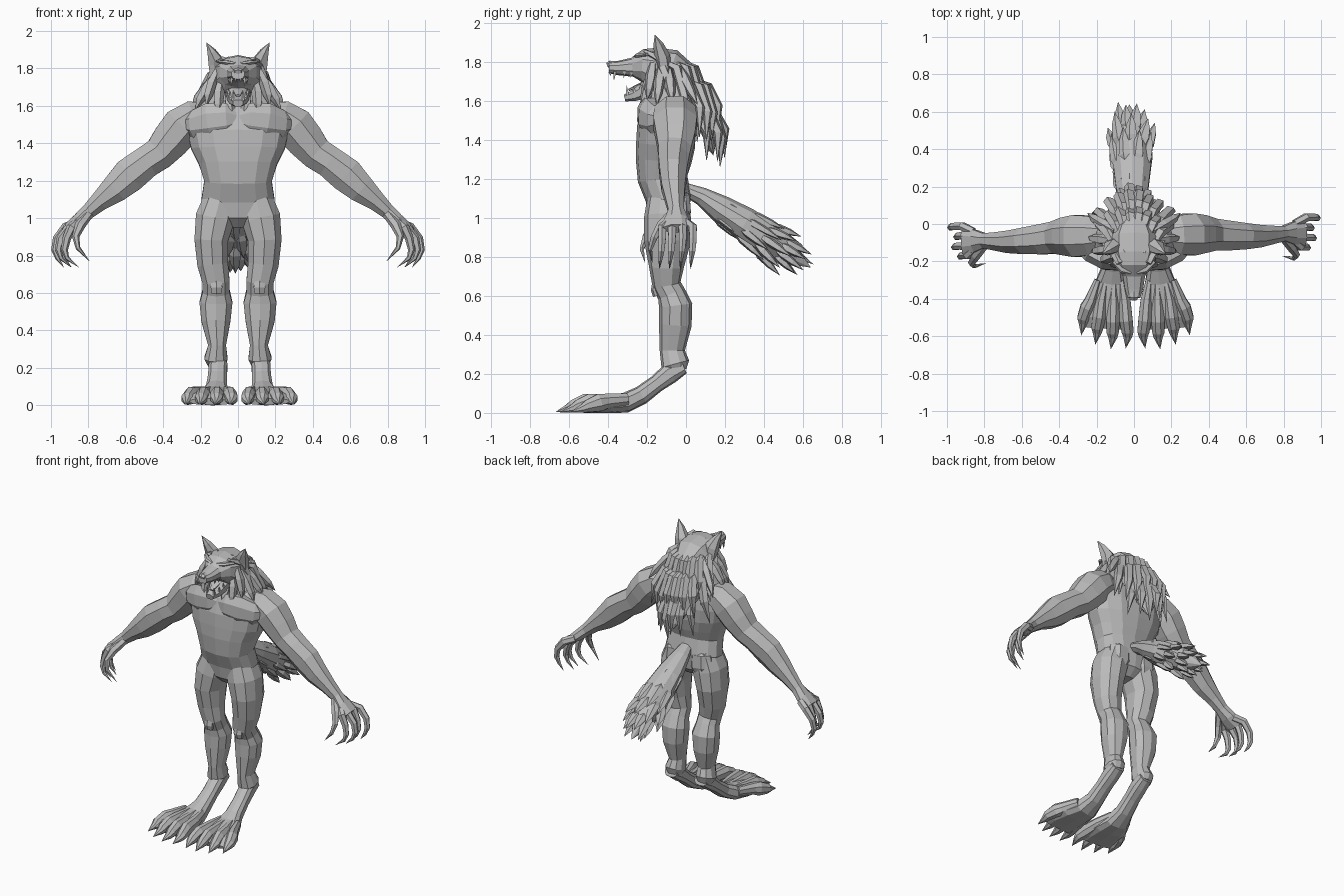
import bpy, bmesh, math, random
from mathutils import Vector

random.seed(4)
fur = bpy.data.materials.new("grey fur")
fur.diffuse_color = (0.5, 0.5, 0.5, 1)
X, Y, Z = Vector((1, 0, 0)), Vector((0, 1, 0)), Vector((0, 0, 1))


def tube(bm, rings, n=8, ref=X, p=1.0):
    """Loft through (x, y, z, half width along ref, half width across)."""
    pts = [Vector(r[:3]) for r in rings]
    full = 1 / math.cos(math.pi / n) ** p if n >= 8 else 1
    loops = []
    for i, r in enumerate(rings):
        t = (pts[min(i + 1, len(pts) - 1)] - pts[max(i - 1, 0)]).normalized()
        u = (ref - t * ref.dot(t)).normalized()
        v = t.cross(u)
        loop = []
        for k in range(n):
            a = 2 * math.pi * (k + 0.5) / n
            c, s = math.cos(a), math.sin(a)
            c, s = math.copysign(abs(c) ** p, c), math.copysign(abs(s) ** p, s)
            loop.append(bm.verts.new(pts[i] + (u * c * r[3] + v * s * r[4]) * full))
        loops.append(loop)
    for a, b in zip(loops, loops[1:]):
        for k in range(n):
            bm.faces.new((a[k], a[(k + 1) % n], b[(k + 1) % n], b[k]))
    bm.faces.new(loops[0])
    bm.faces.new(loops[-1])


def finish(bm, name, mirror=False, shift=0):
    bmesh.ops.remove_doubles(bm, verts=bm.verts, dist=0.0002)
    bmesh.ops.recalc_face_normals(bm, faces=bm.faces)
    me = bpy.data.meshes.new(name)
    bm.to_mesh(me)
    bm.free()
    me.materials.append(fur)
    ob = bpy.data.objects.new(name, me)
    bpy.context.collection.objects.link(ob)
    ob.location.x = shift
    if mirror:
        ob.modifiers.new("mirror", 'MIRROR').use_mirror_merge = False


def part(name, rings, n=8, ref=X, p=1.0, mirror=False, shift=0):
    bm = bmesh.new()
    tube(bm, rings, n, ref, p)
    finish(bm, name, mirror, shift)


def sided(rings, s):
    """Put arm rings on side s, with the shoulders turned slightly."""
    return [(s * x, y + s * .03 * max(0, x - .15), z, a, b) for x, y, z, a, b in rings]


# Torso and neck
part("torso", [(0, -.09, .95, .05, .05), (0, -.09, 1.0, .15, .1), (0, -.09, 1.1, .195, .115),
               (0, -.12, 1.2, .18, .125), (0, -.115, 1.29, .21, .14), (0, -.105, 1.37, .25, .148),
               (0, -.1, 1.46, .27, .148), (0, -.09, 1.55, .26, .13), (0, -.07, 1.62, .2, .1),
               (0, -.08, 1.74, .11, .1)], 14, p=.85)
part("chest_muscle", [(.01, -.2, 1.53, .05, .03), (.06, -.205, 1.53, .085, .045),
                      (.15, -.19, 1.52, .095, .055), (.23, -.15, 1.5, .075, .055),
                      (.29, -.1, 1.5, .04, .04)], 8, Z, mirror=True)
part("buttock", [(.09, -.07, 1.14, .04, .04), (.095, -.05, 1.1, .08, .07),
                 (.1, -.045, 1.03, .085, .07), (.11, -.05, .96, .06, .05)], 8, mirror=True)

# Arms, clawed fingers and thumbs
for s, side in ((-1, "right"), (1, "left")):
    part("arm_" + side, sided([
        (.15, -.06, 1.55, .075, .065), (.235, -.06, 1.54, .105, .09), (.3, -.06, 1.49, .112, .108),
        (.36, -.06, 1.415, .1, .102), (.42, -.065, 1.345, .085, .088), (.49, -.072, 1.3, .08, .085),
        (.58, -.078, 1.23, .07, .093), (.66, -.08, 1.155, .06, .076), (.74, -.075, 1.09, .048, .052),
        (.8, -.07, 1.035, .04, .04), (.85, -.07, .99, .06, .036), (.91, -.07, .945, .07, .026)], s), 8, Y)
    bm = bmesh.new()
    for k, y in enumerate((.012, -.04, -.095, -.145)):
        d, e = -.01 * k, -.022 * (k % 2)
        tube(bm, sided([(.86, -.07 + (y + .07) * .6, .975, .024, .027), (.92 + d, y, .95, .024, .027),
                        (.968 + d + e, y, .89, .021, .023), (.98 + d + e, y - .005, .83, .018, .019),
                        (.965 + d + e, y - .01, .785, .011, .012),
                        (.93 + d * 2 + e, y - .012, .735, 0, 0)], s), 6, Y)
    tube(bm, sided([(.8, -.09, 1.02, .026, .026), (.845, -.15, .96, .023, .028), (.868, -.185, .9, .02, .02),
                    (.855, -.205, .84, .012, .013), (.79, -.19, .765, 0, 0)], s), 6, Y)
    finish(bm, "fingers_" + side)

# Legs, kneecaps and feet
part("leg", [(.09, -.09, 1.12, .085, .1), (.122, -.095, 1.0, .105, .115), (.143, -.095, .88, .09, .115),
             (.135, -.1, .75, .082, .086), (.117, -.1, .66, .072, .07), (.117, -.075, .61, .072, .07),
             (.118, -.053, .55, .088, .082), (.118, -.055, .45, .078, .08), (.112, -.07, .32, .048, .062),
             (.118, -.055, .25, .062, .07), (.115, -.04, .21, .042, .042)], 10, p=.9, mirror=True)
part("kneecap", [(.115, -.15, .6, .03, .02), (.115, -.158, .63, .036, .022),
                 (.115, -.155, .67, .03, .018)], 6, mirror=True)
part("foot", [(.115, -.01, .235, .045, .033), (.115, -.08, .205, .05, .052), (.118, -.15, .15, .05, .043),
              (.122, -.23, .09, .056, .047), (.13, -.31, .052, .08, .05), (.143, -.4, .044, .105, .044),
              (.152, -.5, .035, .118, .034), (.155, -.555, .018, .11, .017)], 10, p=.75, mirror=True, shift=.008)
bm = bmesh.new()
for base, tip, end in ((.075, .042, -.665), (.115, .122, -.67), (.16, .205, -.645), (.2, .28, -.595)):
    tube(bm, [(base, -.3, .07, .02, .03), ((base + tip) / 2, -.41, .06, .032, .038),
              (base * .25 + tip * .75, end + .15, .052, .035, .045),
              (tip, end + .09, .034, .032, .032), (tip, end + .065, .023, .024, .022),
              (tip + .01, end, .004, 0, 0)], 8)
finish(bm, "toes", True, .008)

# Head, open jaws and nose
part("head", [(0, .0, 1.71, .08, .08), (0, -.08, 1.75, .12, .11), (0, -.17, 1.765, .125, .105),
              (0, -.225, 1.782, .1, .08), (0, -.275, 1.772, .06, .047), (0, -.35, 1.768, .048, .035),
              (0, -.395, 1.77, .034, .027)], 10, p=.85)
part("nose", [(0, -.36, 1.788, .025, .016), (0, -.39, 1.788, .028, .018), (0, -.405, 1.782, .018, .012)], 6)
part("lower_jaw", [(0, -.14, 1.69, .075, .055), (0, -.21, 1.655, .06, .042), (0, -.27, 1.625, .046, .028),
                   (0, -.315, 1.615, .028, .018)], 8, p=.8)
part("tongue", [(0, -.17, 1.7, .035, .012), (0, -.24, 1.68, .03, .01), (0, -.295, 1.655, .015, .006)], 6)
part("brow", [(.015, -.257, 1.825, .01, .016), (.06, -.245, 1.832, .012, .02),
              (.11, -.2, 1.838, .008, .012)], 6, Z, mirror=True)
part("eye", [(.05, -.24, 1.795, .018, .014), (.053, -.266, 1.793, .014, .01)], 6, mirror=True)
part("ear", [(.1, -.11, 1.75, .055, .04), (.115, -.122, 1.83, .05, .04), (.142, -.143, 1.89, .026, .026),
             (.17, -.16, 1.94, 0, 0)], 6, mirror=True)
bm = bmesh.new()
for x, y, z, h in ((.034, -.365, 1.75, -.05), (.043, -.315, 1.75, -.035), (.046, -.28, 1.745, -.03),
                   (.015, -.385, 1.75, -.025), (.027, -.3, 1.63, .055), (.042, -.265, 1.645, .035),
                   (.05, -.23, 1.665, .03)):
    tube(bm, [(x, y, z, .011, .011), (x, y - .005, z + h, 0, 0)], 4)
finish(bm, "teeth", True)

# Mane: solid core covered with long overlapping pointed locks
part("mane_core", [(0, -.1, 1.81, .08, .035), (0, -.05, 1.745, .115, .065), (0, .02, 1.65, .14, .06),
                   (0, .07, 1.55, .14, .05), (0, .105, 1.45, .09, .03), (0, .13, 1.36, .03, .02),
                   (0, .14, 1.32, 0, 0)], 10)
bm = bmesh.new()
for y, z, w, count, drop in ((-.12, 1.855, .85, 6, .3), (-.03, 1.805, 1.05, 8, .33), (.04, 1.71, 1.05, 8, .31),
                             (.075, 1.58, .65, 6, .3)):
    for k in range(count):
        s = 2 * k / (count - 1) - 1
        j, b = random.uniform(-.03, .03), .09 * s * s
        tube(bm, [(s * .09 * w, y - b, z, .018, .01), (s * .13 * w, y + .075 - b, z - .04, .032, .028),
                  (s * .18 * w, y + .12 - b + j * .3, z - drop * .5 + j, .03, .026),
                  (s * .21 * w + j * .4, y + .115 - b + j * .5, z - drop + j, 0, 0)], 5)
finish(bm, "mane_locks")
bm = bmesh.new()
for x0, y0, z0, x1, y1, z1 in ((.11, -.17, 1.79, .17, -.2, 1.6), (.115, -.13, 1.77, .23, -.15, 1.575),
                               (.115, -.09, 1.76, .25, -.07, 1.59), (.09, -.18, 1.74, .1, -.23, 1.55),
                               (.04, -.17, 1.67, .03, -.23, 1.55), (.11, -.15, 1.72, .14, -.17, 1.55),
                               (.11, -.05, 1.74, .23, .04, 1.5), (.1, -.04, 1.78, .25, .06, 1.58)):
    def along(t, out):
        return x0 + (x1 - x0) * t + out, y0 + (y1 - y0) * t, z0 + (z1 - z0) * t
    tube(bm, [(*along(0, 0), .02, .02), (*along(.35, .008), .03, .03),
              (*along(.7, .008), .025, .022), (*along(1, 0), 0, 0)], 5)
finish(bm, "cheek_locks", True)

# Bushy tail
part("tail_core", [(0, -.01, 1.15, .04, .03), (-.01, .08, 1.11, .062, .045), (-.01, .18, 1.045, .085, .068),
                   (-.01, .3, .97, .1, .082), (-.015, .42, .89, .095, .082), (-.02, .53, .815, .055, .055),
                   (-.025, .64, .745, 0, 0)], 10)
bm = bmesh.new()
out, back = Vector((0, .56, .83)), Vector((0, .83, -.56))
for row, (y, z, r, length) in enumerate(((.16, 1.055, .06, .22), (.28, .98, .082, .22),
                                        (.38, .91, .09, .21), (.46, .86, .055, .2))):
    for k in range(8):
        a = 2 * math.pi * (k + row * .5) / 8
        c = Vector((-.014, y, z))
        o = (X * math.cos(a) + out * math.sin(a) * .9) * r
        tip = length + random.uniform(-.05, .015)
        tube(bm, [(*(c + o * .75), .02, .015), (*(c + o * 1.02 + back * .06), .036, .025),
                  (*(c + o * 1.22 + back * tip * .65), .027, .018),
                  (*(c + o * 1.4 + back * tip), 0, 0)], 5)
finish(bm, "tail_tufts")
